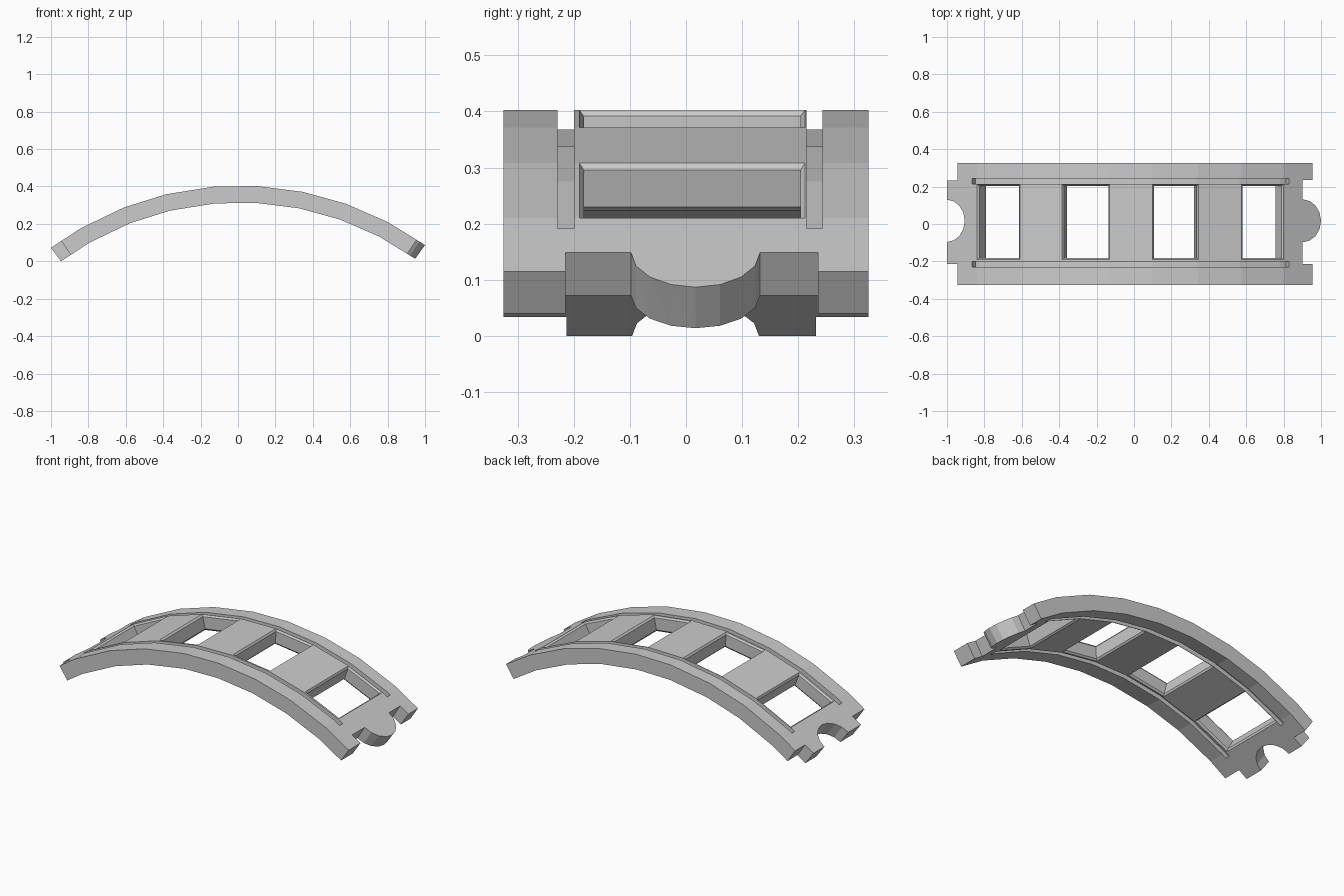
import bpy, bmesh, math
from mathutils import Vector

if "Cube" in bpy.data.objects:
    bpy.data.objects.remove(bpy.data.objects["Cube"])

THICK, RADIUS, MID_X, APEX = 0.09, 1.70, 0.01, 0.405
HOLES = [(-0.84, -0.61), (-0.385, -0.13), (0.10, 0.345), (0.575, 0.80)]
STATIONS = [-1.0] + [x for h in HOLES for x in h] + [1.0]


def prism(bm, rings):
    """Closed solid lofted through rings of points, listed bottom to top."""
    loops = [[bm.verts.new(p) for p in r] for r in rings]
    n = len(loops[0])
    bm.faces.new(loops[0][::-1])
    bm.faces.new(loops[-1])
    for a, b in zip(loops, loops[1:]):
        for i in range(n):
            j = (i + 1) % n
            bm.faces.new((a[i], a[j], b[j], b[i]))


def rect(x0, x1, y0, y1, z, inset=0.0):
    x0, x1, y0, y1 = x0 + inset, x1 - inset, y0 + inset, y1 - inset
    return [(x0, y0, z), (x1, y0, z), (x1, y1, z), (x0, y1, z)]


def make_object(name, bm):
    bmesh.ops.recalc_face_normals(bm, faces=bm.faces[:])
    me = bpy.data.meshes.new(name)
    bm.to_mesh(me)
    bm.free()
    ob = bpy.data.objects.new(name, me)
    bpy.context.collection.objects.link(ob)
    return ob


def half_round(cx, cy, rx, ry, flip):
    pts = [(cx + rx * math.cos(a), cy + ry * math.sin(a))
           for a in [-math.pi / 2 + math.pi * k / 8 for k in range(9)]]
    return pts[::-1] if flip else pts


# flat plan outline: rails, round tongue on the right, socket tabs on the left
outline = [(-0.945, -0.325), (0.955, -0.325), (0.955, -0.215), (0.90, -0.215)]
outline += half_round(0.90, 0.017, 0.10, 0.115, False)
outline += [(0.90, 0.235), (0.955, 0.235), (0.955, 0.325),
            (-0.945, 0.325), (-0.945, 0.232), (-1.0, 0.232)]
outline += half_round(-1.0, 0.017, 0.095, 0.113, True)
outline += [(-1.0, -0.213), (-0.945, -0.213)]
bm = bmesh.new()
prism(bm, [[(x, y, z) for x, y in outline] for z in (-THICK, 0.0)])
track = make_object("arched_track", bm)

# cutters: sleeper openings with chamfered rims, wheel grooves on both faces
bm = bmesh.new()
for x0, x1 in HOLES:
    levels = [(-0.19, 0), (-THICK, 0), (-0.08, 0.008), (-0.01, 0.008), (0, 0), (0.1, 0)]
    prism(bm, [rect(x0, x1, -0.19, 0.212, z, i) for z, i in levels])
for y0, y1 in ((-0.229, -0.200), (0.215, 0.243)):
    for z0, z1 in ((-0.035, 0.05), (-THICK - 0.05, -THICK + 0.025)):
        prism(bm, [rect(-0.865, 0.83, y0, y1, z) for z in (z0, z1)])
cutter = make_object("opening_cutter", bm)
cutter.hide_render = True

mod = track.modifiers.new("openings", 'BOOLEAN')
mod.operation, mod.solver, mod.object = 'DIFFERENCE', 'EXACT', cutter
dg = bpy.context.evaluated_depsgraph_get()
bm = bmesh.new()
bm.from_object(track, dg)
track.modifiers.clear()
bpy.data.objects.remove(cutter, do_unlink=True)

# split at the facet stations, then bend into a faceted arch
bmesh.ops.triangulate(bm, faces=bm.faces[:])
for x in STATIONS[1:-1]:
    bmesh.ops.bisect_plane(bm, geom=bm.verts[:] + bm.edges[:] + bm.faces[:],
                           plane_co=(x, 0, 0), plane_no=(1, 0, 0), dist=1e-5)


def on_arc(x, depth):
    a = math.asin((x - MID_X) / RADIUS)
    r = RADIUS - depth
    return Vector((MID_X + r * math.sin(a), 0, APEX - RADIUS + r * math.cos(a)))


for v in bm.verts:
    x, y, z = v.co
    i = max(k for k in range(len(STATIONS) - 1) if k == 0 or x >= STATIONS[k] - 1e-6)
    a, b = STATIONS[i], STATIONS[i + 1]
    p = on_arc(a, -z).lerp(on_arc(b, -z), (x - a) / (b - a))
    v.co = (p.x, y, p.z)

low = min(v.co.z for v in bm.verts)
bmesh.ops.translate(bm, verts=bm.verts[:], vec=(0, 0, -low))
bmesh.ops.remove_doubles(bm, verts=bm.verts[:], dist=1e-5)
bmesh.ops.dissolve_limit(bm, angle_limit=math.radians(0.3),
                         verts=bm.verts[:], edges=bm.edges[:])
bm.to_mesh(track.data)
bm.free()
